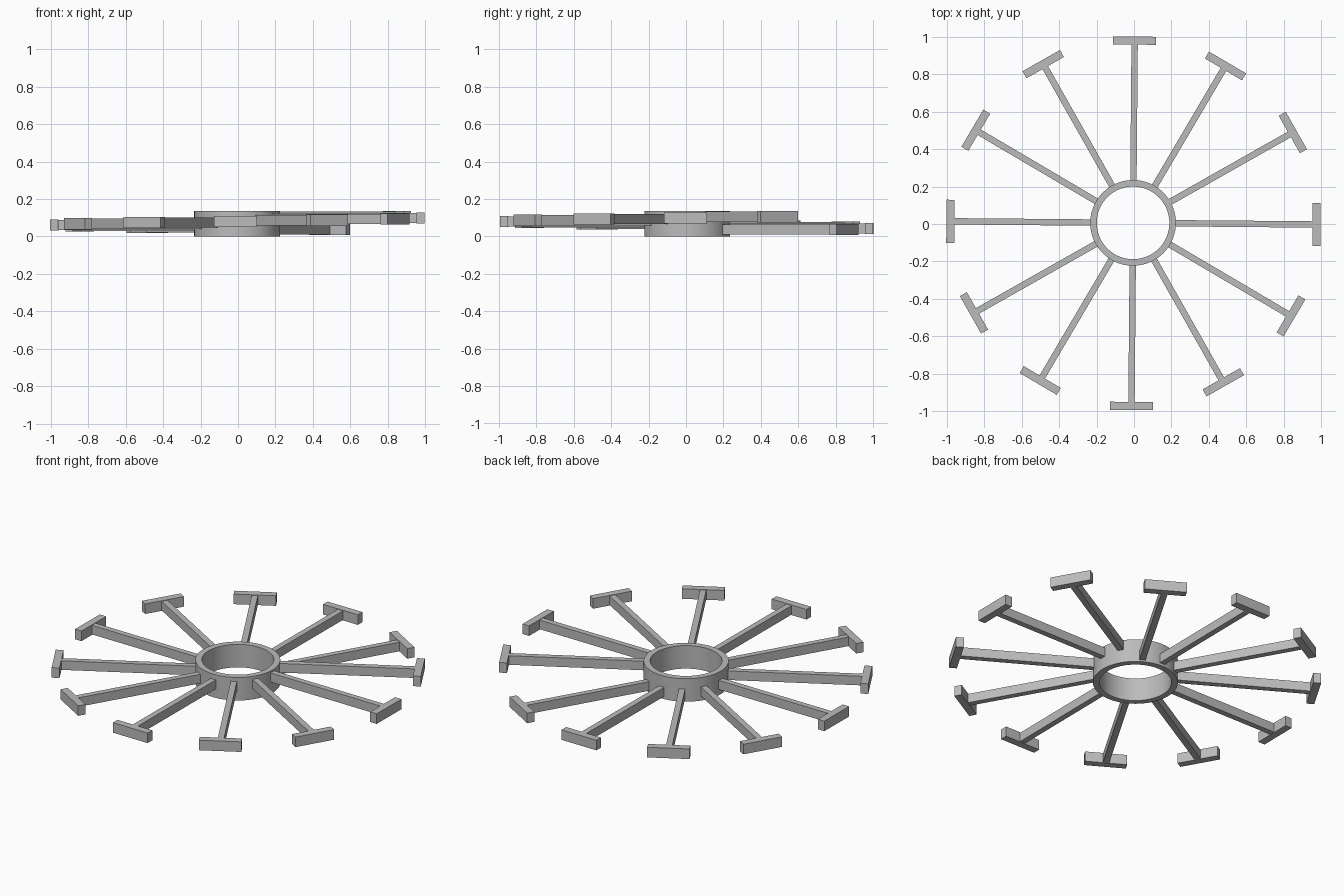
import bpy
import bmesh
from math import radians, cos, sin, pi
from mathutils import Matrix, Vector

cube = bpy.data.objects.get("Cube")
if cube:
    bpy.data.objects.remove(cube, do_unlink=True)

GREY = (0.5, 0.5, 0.5, 1.0)
mat = bpy.data.materials.new("plain grey")
mat.use_nodes = True
mat.diffuse_color = GREY
mat.node_tree.nodes["Principled BSDF"].inputs["Base Color"].default_value = GREY

CENTRE = Vector((-0.005, 0.006, 0))
HUB_OUTER, HUB_INNER, HUB_HEIGHT = 0.229, 0.194, 0.137
ARMS = 12


def finish(name, bm):
    bmesh.ops.recalc_face_normals(bm, faces=bm.faces)
    mesh = bpy.data.meshes.new(name)
    bm.to_mesh(mesh)
    bm.free()
    mesh.materials.append(mat)
    obj = bpy.data.objects.new(name, mesh)
    bpy.context.collection.objects.link(obj)
    return obj


def block(name, size, offset, placement):
    """Box of a given size, offset outward along its arm, then placed."""
    bm = bmesh.new()
    shape = Matrix.Translation((offset, 0, 0)) @ Matrix.Diagonal((*size, 1))
    bmesh.ops.create_cube(bm, size=1, matrix=shape)
    obj = finish(name, bm)
    obj.matrix_world = placement
    return obj


# Hub: rectangular section spun into an open ring
bm = bmesh.new()
section = [bm.verts.new((r, 0, z)) for r, z in (
    (HUB_INNER, 0), (HUB_OUTER, 0), (HUB_OUTER, HUB_HEIGHT), (HUB_INNER, HUB_HEIGHT))]
edges = [bm.edges.new((section[i], section[(i + 1) % 4])) for i in range(4)]
bmesh.ops.spin(bm, geom=section + edges, cent=(0, 0, 0), axis=(0, 0, 1),
               angle=2 * pi, steps=72, use_merge=True)
bmesh.ops.remove_doubles(bm, verts=bm.verts, dist=0.0001)
hub = finish("hub_ring", bm)
hub.location = CENTRE
bpy.context.view_layer.objects.active = hub
hub.select_set(True)
bpy.ops.object.shade_smooth_by_angle(angle=radians(30))

# Arms step down clockwise around the hub, each ending in a cross paddle
for k in range(ARMS):
    angle = radians(29.5 - 30 * k)
    reach = 0.981 - 0.0007 * k
    height = 0.105 - 0.0062 * k
    placement = (Matrix.Translation(CENTRE + Vector((0, 0, height)))
                 @ Matrix.Rotation(angle, 4, "Z"))
    start, end = HUB_OUTER - 0.015, reach - 0.02
    block(f"arm_{k + 1}", (end - start, 0.034, 0.054), (start + end) / 2, placement)
    block(f"paddle_{k + 1}", (0.043, 0.23, 0.06), reach, placement)
